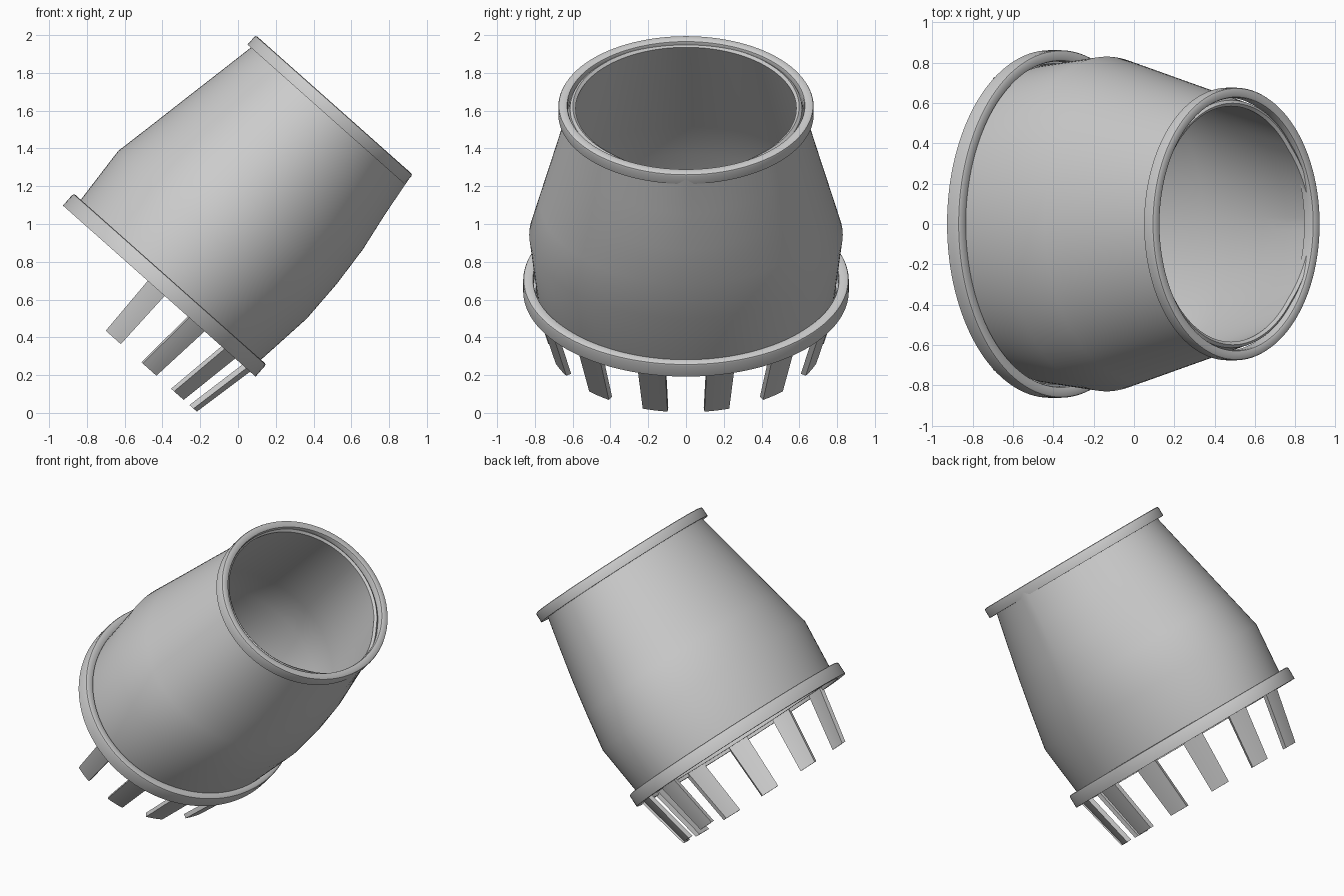
import bpy, bmesh
from math import sin, cos, pi, radians
from mathutils import Matrix

cube = bpy.data.objects.get("Cube")
if cube:
    bpy.data.objects.remove(cube)

grey = bpy.data.materials.new("plain grey")
grey.use_nodes = True
grey.diffuse_color = (0.6, 0.6, 0.6, 1)
grey.node_tree.nodes["Principled BSDF"].inputs["Base Color"].default_value = (0.6, 0.6, 0.6, 1)

# Tilted frame: local x runs down the slope, local z along the tube axis
FRAME = Matrix.Translation((-0.417, 0, 0.645)) @ Matrix.Rotation(radians(41.6), 4, 'Y')


def sweep(name, profile, start=0.0, end=2 * pi, steps=128):
    """Carry a closed profile of (theta -> point) functions round the axis."""
    full = abs(end - start - 2 * pi) < 1e-6
    bm = bmesh.new()
    count = steps if full else steps + 1
    rows = []
    for i in range(count):
        t = start + (end - start) * i / steps
        rows.append([bm.verts.new(p(t)) for p in profile])
    n = len(profile)
    for i in range(steps):
        a, b = rows[i], rows[(i + 1) % count]
        for j in range(n):
            k = (j + 1) % n
            bm.faces.new((a[j], b[j], b[k], a[k]))
    if not full:
        bm.faces.new(rows[0])
        bm.faces.new(rows[-1][::-1])
    bmesh.ops.recalc_face_normals(bm, faces=bm.faces)
    mesh = bpy.data.meshes.new(name)
    bm.to_mesh(mesh)
    bm.free()
    mesh.materials.append(grey)
    obj = bpy.data.objects.new(name, mesh)
    bpy.context.collection.objects.link(obj)
    obj.matrix_world = FRAME
    bpy.ops.object.select_all(action='DESELECT')
    obj.select_set(True)
    bpy.context.view_layer.objects.active = obj
    bpy.ops.object.shade_smooth_by_angle(angle=radians(35))
    return obj


def oval(centre, rx, ry, height, bulge=0.0, point=0.0):
    """Oval section with an optional swelling, rounded or pointed, on its low side."""
    def at(t):
        angle = min(t, 2 * pi - t) if t >= 0 else -t
        soft = max(0, cos(angle)) ** 3
        sharp = max(0, 1 - angle / radians(40))
        swell = bulge * (soft * (1 - point) + sharp * point)
        return (centre + rx * cos(t) + swell, ry * sin(t), height)
    return at


# Tapering body: outer wall up, inner wall back down
sections = [
    (0.005, 0.632, 0.79, 0.02, 0, 0),
    (0.013, 0.668, 0.83, 0.41, 0, 0),
    (0.018, 0.628, 0.773, 0.65, 0.032, 0),
    (0.022, 0.590, 0.718, 0.88, 0.048, 0.1),
    (0.026, 0.553, 0.666, 1.10, 0.045, 0.4),
    (0.030, 0.517, 0.614, 1.32, 0.048, 1),
]
wall = 0.03
outer = [oval(*s) for s in sections]
inner = [oval(c, rx - wall, ry - wall, h, b, p) for c, rx, ry, h, b, p in sections]
c, rx, ry, h, b, p = sections[-1]
lip = oval(c, rx - wall / 2, ry - wall / 2, h + 0.012, b, p)
sweep("body", outer + [lip] + inner[::-1])


def collar(name, centre, rx, ry, low, high, width):
    """Flat band with softened upper edges."""
    r = 0.012
    shape = [(0, low), (0, high - r), (r * 0.3, high - r * 0.3), (r, high),
             (width - r, high), (width - r * 0.3, high - r * 0.3),
             (width, high - r), (width, low)]
    return sweep(name, [oval(centre, rx - d, ry - d, z) for d, z in shape])


collar("lower_collar", 0.0, 0.682, 0.862, 0.0, 0.086, 0.055)
collar("upper_collar", 0.039, 0.556, 0.676, 1.286, 1.352, 0.05)

# Curved prongs round the low half of the base, leaning inward
half = radians(5.3)
for side, sign in (("left", 1), ("right", -1)):
    for i in range(4):
        mid = sign * radians(13 + 26.3 * i)
        t = 0.03
        prong = [oval(0, 0.655, 0.825, 0.03), oval(0, 0.578, 0.73, -0.345),
                 oval(0, 0.578 - t, 0.73 - t, -0.345), oval(0, 0.655 - t, 0.825 - t, 0.03)]
        sweep(f"{side}_prong_{i + 1}", prong, mid - half, mid + half, 6)
